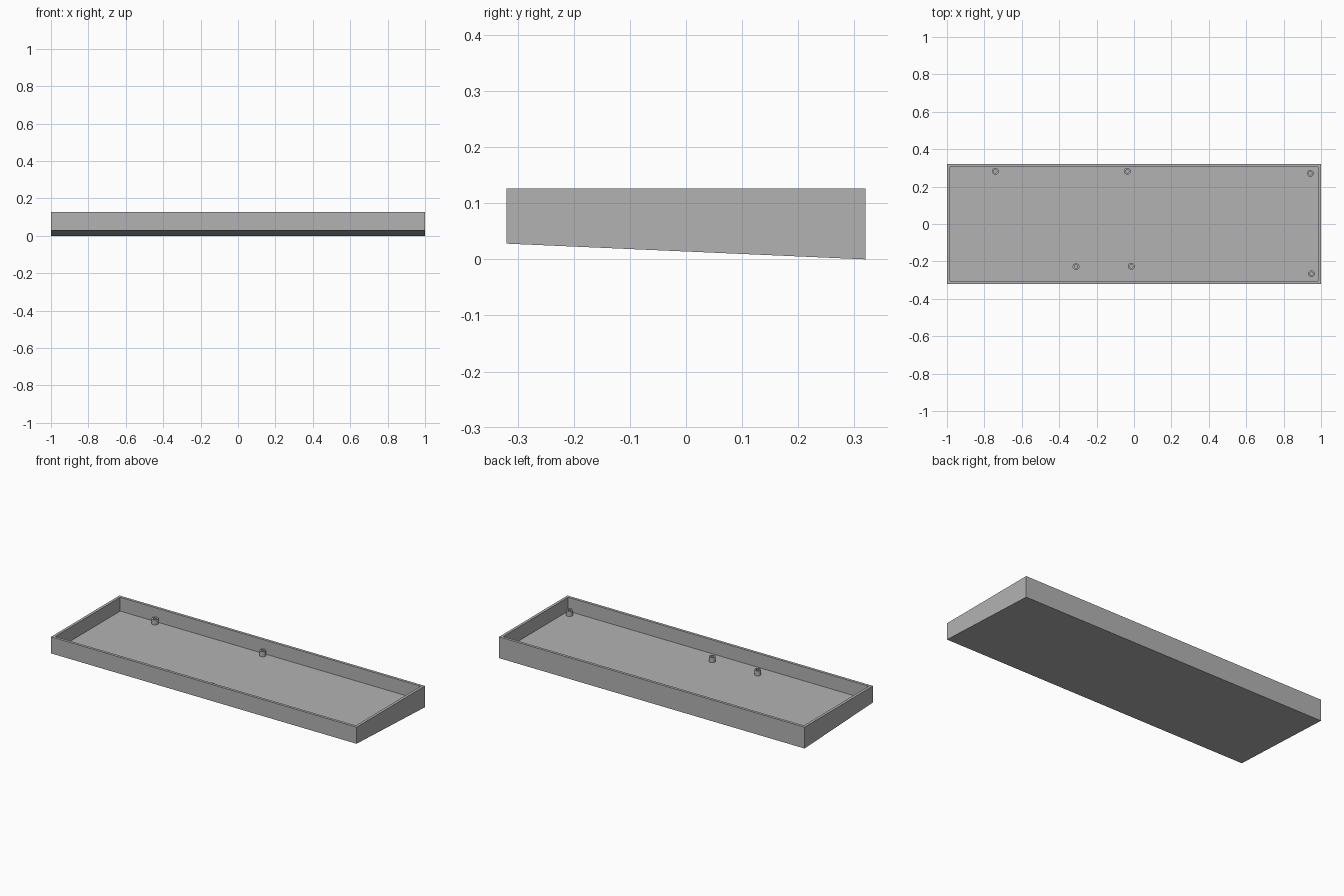
import bpy, bmesh, math

if "Cube" in bpy.data.objects:
    bpy.data.objects.remove(bpy.data.objects["Cube"])

grey = bpy.data.materials.new("plain grey")
grey.diffuse_color = (0.45, 0.45, 0.45, 1)
grey.use_nodes = True
grey.node_tree.nodes["Principled BSDF"].inputs["Base Color"].default_value = grey.diffuse_color

HX, HY, TOP = 1.0, 0.32, 0.126     # outer half sizes and rim height
WALL, FRONT_LIFT = 0.016, 0.028    # wall thickness, underside height at the front
FLOOR = FRONT_LIFT + WALL          # level inner floor


def finish(name, bm):
    bmesh.ops.recalc_face_normals(bm, faces=bm.faces)
    mesh = bpy.data.meshes.new(name)
    bm.to_mesh(mesh)
    bm.free()
    mesh.materials.append(grey)
    obj = bpy.data.objects.new(name, mesh)
    bpy.context.collection.objects.link(obj)
    return obj


# Tray: box with a sloping underside, rim inset and pushed down to a level floor
bm = bmesh.new()
bmesh.ops.create_cube(bm, size=2)
for v in bm.verts:
    low = FRONT_LIFT if v.co.y < 0 else 0.0
    v.co = (v.co.x * HX, v.co.y * HY, TOP if v.co.z > 0 else low)
bm.normal_update()
top = max(bm.faces, key=lambda f: f.calc_center_median().z)
bmesh.ops.inset_region(bm, faces=[top], thickness=WALL, use_even_offset=True)
pit = bmesh.ops.extrude_face_region(bm, geom=[top])
for v in [g for g in pit["geom"] if isinstance(g, bmesh.types.BMVert)]:
    v.co.z = FLOOR
if top.is_valid:
    bmesh.ops.delete(bm, geom=[top], context="FACES_ONLY")
finish("tray", bm)


# Standoffs: short hollow posts on the floor
def standoff(x, y, outer=0.018, inner=0.009, height=0.03, sides=24):
    bm = bmesh.new()
    profile = [(inner, FLOOR), (inner, FLOOR + height),
               (outer, FLOOR + height), (outer, FLOOR)]
    rings = [[bm.verts.new((x + r * math.cos(2 * math.pi * i / sides),
                            y + r * math.sin(2 * math.pi * i / sides), z))
              for i in range(sides)] for r, z in profile]
    for a, b in zip(rings, rings[1:]):
        for i in range(sides):
            j = (i + 1) % sides
            bm.faces.new((a[i], a[j], b[j], b[i]))
    # normals: the open strip is oriented by its top ring
    bmesh.ops.recalc_face_normals(bm, faces=bm.faces)
    flip = any(f.normal.z < -0.5 for f in bm.faces)
    mesh = bpy.data.meshes.new("standoff")
    if flip:
        bmesh.ops.reverse_faces(bm, faces=bm.faces)
    bm.to_mesh(mesh)
    bm.free()
    mesh.materials.append(grey)
    obj = bpy.data.objects.new("standoff", mesh)
    bpy.context.collection.objects.link(obj)
    bpy.context.view_layer.objects.active = obj
    obj.select_set(True)
    bpy.ops.object.shade_smooth_by_angle(angle=math.radians(30))
    obj.select_set(False)


for x, y in [(-0.741, 0.282), (-0.036, 0.282), (0.943, 0.271),
             (-0.31, -0.228), (-0.014, -0.226), (0.949, -0.266)]:
    standoff(x, y)
